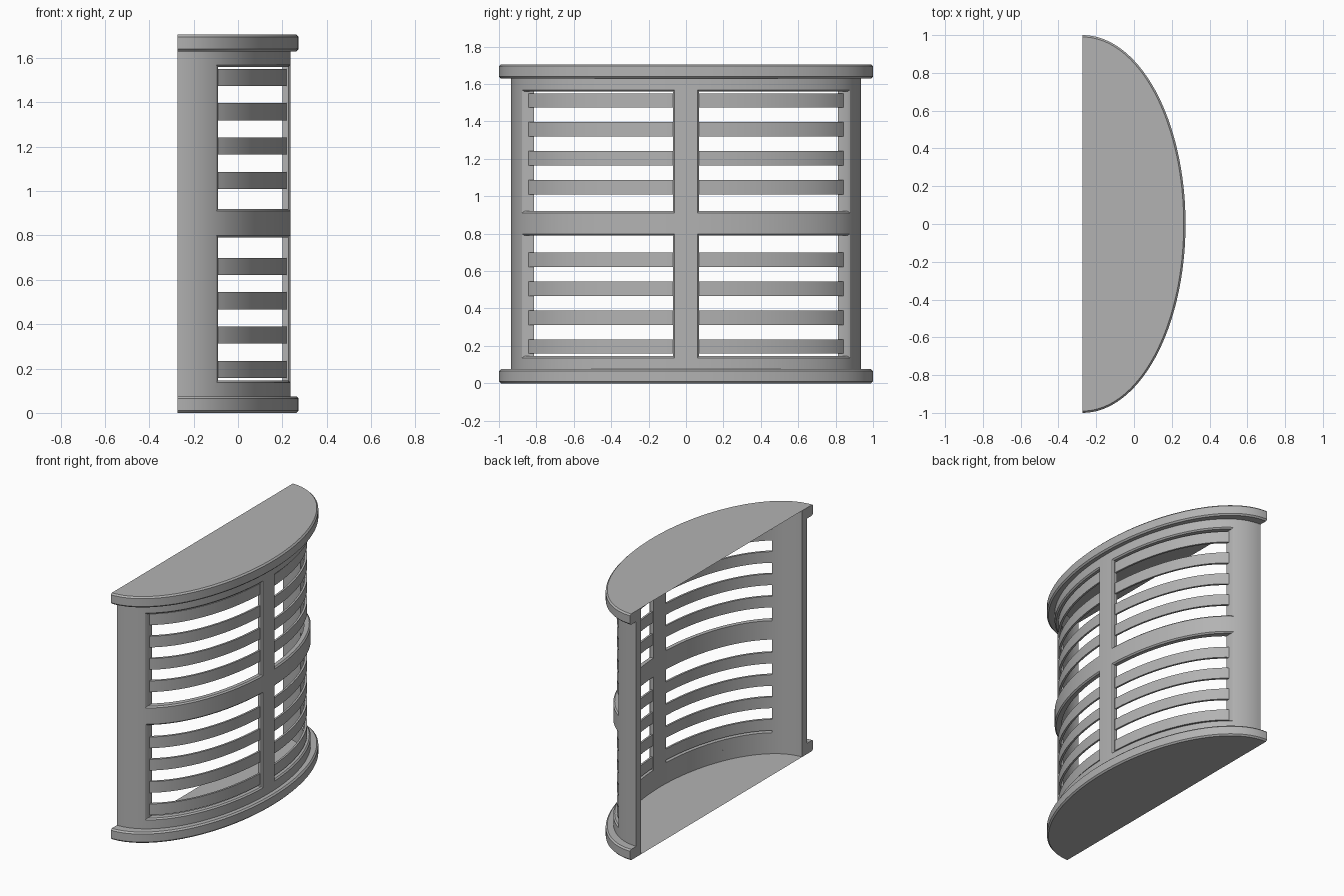
import bpy, bmesh, math

if "Cube" in bpy.data.objects:
    bpy.data.objects.remove(bpy.data.objects["Cube"])

X0 = -0.273          # flat back plane of the half ellipse
H = 1.705            # total height
OUT = (0.510, 0.935)  # wall outer radii (x, y)
INN = (0.475, 0.880)  # wall inner radii

grey = bpy.data.materials.new("warm_grey")
grey.diffuse_color = (0.45, 0.45, 0.45, 1)
grey.use_nodes = True
grey.node_tree.nodes["Principled BSDF"].inputs["Base Color"].default_value = grey.diffuse_color


def point(radii, t, z):
    return (X0 + radii[0] * math.cos(t), radii[1] * math.sin(t), z)


def spread(breaks, counts):
    """Angles between break points, evenly divided."""
    out = [breaks[0]]
    for a, b, n in zip(breaks, breaks[1:], counts):
        out += [a + (b - a) * i / n for i in range(1, n + 1)]
    return out


def finish(bm, name):
    bmesh.ops.remove_doubles(bm, verts=bm.verts, dist=1e-5)
    bmesh.ops.recalc_face_normals(bm, faces=bm.faces)
    me = bpy.data.meshes.new(name)
    bm.to_mesh(me)
    bm.free()
    me.materials.append(grey)
    ob = bpy.data.objects.new(name, me)
    bpy.context.collection.objects.link(ob)
    bpy.ops.object.select_all(action='DESELECT')
    ob.select_set(True)
    bpy.context.view_layer.objects.active = ob
    bpy.ops.object.shade_smooth_by_angle(angle=math.radians(30))
    return ob


def sweep(bm, profile, angles):
    """Sweep a closed profile of (radii, z) round the ellipse, with end caps."""
    rings = [[bm.verts.new(point(r, t, z)) for r, z in profile] for t in angles]
    n = len(profile)
    for a, b in zip(rings, rings[1:]):
        for i in range(n):
            bm.faces.new((a[i], a[(i + 1) % n], b[(i + 1) % n], b[i]))
    bm.faces.new(rings[0])
    bm.faces.new(rings[-1][::-1])
    return rings


def rim(name, z0, z1, plate_index):
    """Chamfered rim with a thin flat plate closing it."""
    bm = bmesh.new()
    c = 0.010
    big, small = (0.546, 1.0), (0.546 - c, 1.0 - c)
    prof = [(INN, z0), (small, z0), (big, z0 + c), (big, z1 - c), (small, z1), (INN, z1)]
    angles = spread([-math.pi / 2, math.pi / 2], [64])
    rings = sweep(bm, prof, angles)
    bm.faces.new([r[plate_index] for r in rings])
    finish(bm, name)


rim("bottom_rim", 0.0, 0.075, 0)
rim("top_rim", H - 0.075, H, 5)

# Curved wall with four window openings
X_JAMB, Y_MULL = -0.09, 0.07


def wall_angles(radii):
    j = math.acos((X_JAMB - X0) / radii[0])
    m = math.asin(Y_MULL / radii[1])
    q = math.pi / 2
    return spread([-q, -j, -m, m, j, q], [8, 24, 4, 24, 8])


t_out, t_in = wall_angles(OUT), wall_angles(INN)
levels = [0.075, 0.145, 0.79, 0.92, 1.56, H - 0.075]
cols, rows = len(t_out) - 1, len(levels) - 1


def solid(i, k):
    if not (0 <= i < cols and 0 <= k < rows):
        return False
    return not (k in (1, 3) and (8 <= i < 32 or 36 <= i < 60))


bm = bmesh.new()
vo = [[bm.verts.new(point(OUT, t, z)) for z in levels] for t in t_out]
vi = [[bm.verts.new(point(INN, t, z)) for z in levels] for t in t_in]
for i in range(cols):
    for k in range(rows):
        if not solid(i, k):
            continue
        for v in (vo, vi):
            bm.faces.new((v[i][k], v[i + 1][k], v[i + 1][k + 1], v[i][k + 1]))
        sides = [(i - 1, k, (i, k), (i, k + 1)), (i + 1, k, (i + 1, k), (i + 1, k + 1)),
                 (i, k - 1, (i, k), (i + 1, k)), (i, k + 1, (i, k + 1), (i + 1, k + 1))]
        for ni, nk, p, q in sides:
            if not solid(ni, nk):
                bm.faces.new((vo[p[0]][p[1]], vo[q[0]][q[1]], vi[q[0]][q[1]], vi[p[0]][p[1]]))
bmesh.ops.recalc_face_normals(bm, faces=bm.faces)
# chamfer the outer edges of the openings
outer = {v for col in vo for v in col}
edges = [e for e in bm.edges
         if all(v in outer and 0.1 < v.co.z < 1.6 and v.co.x > X_JAMB - 0.01 for v in e.verts)
         and len(e.link_faces) == 2 and e.calc_face_angle() > 0.6]
bmesh.ops.bevel(bm, geom=edges, offset=0.009, segments=1, affect='EDGES', clamp_overlap=True)
finish(bm, "window_wall")

# Horizontal slats, four per window, left and right
BAR_OUT, BAR_IN = (0.493, 0.906), (0.480, 0.886)
ta = math.asin((Y_MULL - 0.01) / 0.9)
tb = math.acos((X_JAMB - 0.008 - X0) / BAR_OUT[0])
for row, base in (("lower", 0.158), ("upper", 1.010)):
    for n in range(4):
        z = base + n * 0.1545
        for side, s in (("left", -1), ("right", 1)):
            bm = bmesh.new()
            prof = [(BAR_IN, z), (BAR_OUT, z), (BAR_OUT, z + 0.077), (BAR_IN, z + 0.077)]
            sweep(bm, prof, spread([s * ta, s * tb], [24]))
            finish(bm, f"{row}_{side}_slat_{n + 1}")
